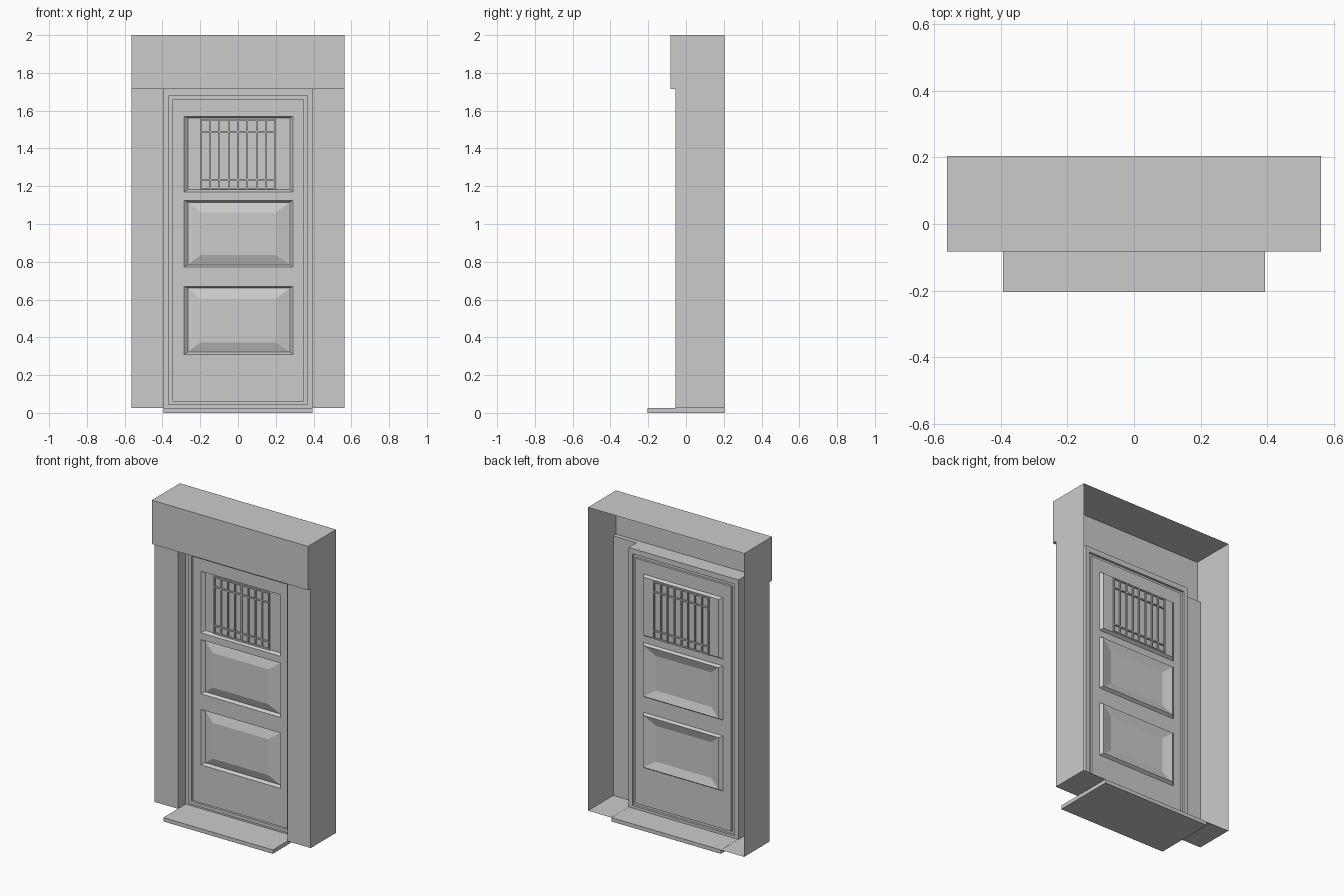
import bpy, bmesh

if "Cube" in bpy.data.objects:
    bpy.data.objects.remove(bpy.data.objects["Cube"])

W, R = 0.5625, 0.395             # half widths of wall and doorway
BACK, PIER, LINTEL, DOOR = 0.205, -0.055, -0.083, 0.025
BASE, HEAD, TOP = 0.025, 1.715, 2.0


def finish(name, bm):
    bmesh.ops.remove_doubles(bm, verts=bm.verts, dist=1e-5)
    bmesh.ops.recalc_face_normals(bm, faces=bm.faces)
    me = bpy.data.meshes.new(name)
    bm.to_mesh(me)
    bm.free()
    ob = bpy.data.objects.new(name, me)
    bpy.context.collection.objects.link(ob)
    return ob


def quad(bm, *pts):
    return bm.faces.new([bm.verts.new(p) for p in pts])


def rect(bm, x0, x1, z0, z1, y):
    quad(bm, (x0, y, z0), (x1, y, z0), (x1, y, z1), (x0, y, z1))


def side(bm, x, y0, y1, z0, z1):
    quad(bm, (x, y0, z0), (x, y1, z0), (x, y1, z1), (x, y0, z1))


def level(bm, x0, x1, y0, y1, z):
    quad(bm, (x0, y0, z), (x1, y0, z), (x1, y1, z), (x0, y1, z))


def rings(bm, loops, cap=False):
    """Bridge nested rectangles (x0, x1, z0, z1, y)."""
    corners = [[(a, y, c), (b, y, c), (b, y, d), (a, y, d)] for a, b, c, d, y in loops]
    for p, q in zip(corners, corners[1:]):
        for i in range(4):
            j = (i + 1) % 4
            quad(bm, p[i], p[j], q[j], q[i])
    if cap:
        quad(bm, *corners[-1])


def box(bm, x0, x1, y0, y1, z0, z1):
    for y in (y0, y1):
        rect(bm, x0, x1, z0, z1, y)
    for x in (x0, x1):
        side(bm, x, y0, y1, z0, z1)
    for z in (z0, z1):
        level(bm, x0, x1, y0, y1, z)


# Wall surround: a shell left open at the back
bm = bmesh.new()
for s in (-1, 1):
    a, b = sorted((s * R, s * W))
    rect(bm, a, b, BASE, HEAD, PIER)
    side(bm, s * W, PIER, BACK, BASE, HEAD)
    side(bm, s * W, LINTEL, BACK, HEAD, TOP)
    side(bm, s * R, PIER, DOOR, BASE, HEAD)
    level(bm, a, b, PIER, BACK, BASE)
    level(bm, a, b, LINTEL, PIER, HEAD)
rect(bm, -W, W, HEAD, TOP, LINTEL)
level(bm, -W, W, LINTEL, BACK, TOP)
level(bm, -R, R, LINTEL, PIER, HEAD)
level(bm, -R, R, PIER, DOOR, HEAD)
finish("wall_surround", bm)

# Doorstep slab
bm = bmesh.new()
box(bm, -0.394, 0.394, -BACK, BACK, 0, BASE)
finish("doorstep", bm)

# Door frame with a raised moulding
bm = bmesh.new()
ridge = DOOR - 0.015
outer = (-0.368, 0.368, 0.042, 1.68)
inner = (-0.343, 0.347, 0.063, 1.658)
rings(bm, [(-R, R, BASE, HEAD, DOOR), (*outer, DOOR), (*outer, ridge),
           (*inner, ridge), (*inner, DOOR)])
finish("door_frame", bm)

# Door leaf: stiles and rails around three sunk panels
bm = bmesh.new()
PX0, PX1 = -0.285, 0.29
panels = [(0.31, 0.67), (0.772, 1.125), (1.17, 1.57)]
rect(bm, inner[0], PX0, inner[2], inner[3], DOOR)
rect(bm, PX1, inner[1], inner[2], inner[3], DOOR)
edges = [inner[2]] + [z for p in panels for z in p] + [inner[3]]
for z0, z1 in zip(edges[::2], edges[1::2]):
    rect(bm, PX0, PX1, z0, z1, DOOR)
finish("door_leaf", bm)

# Two raised-field panels and the flat window panel
deep = DOOR + 0.018
for name, (z0, z1) in zip(("lower_panel", "middle_panel", "window_pane"), panels):
    loops = [(PX0, PX1, z0, z1, DOOR), (-0.265, 0.275, z0 + 0.012, z1 - 0.01, deep)]
    if name != "window_pane":
        loops.append((-0.2, 0.2, z0 + 0.063, z1 - 0.064, DOOR))
    bm = bmesh.new()
    rings(bm, loops, cap=True)
    finish(name, bm)

# Window lattice showing on both faces of the pane
bm = bmesh.new()
t = 0.004
for i in range(9):
    x = -0.197 + i * 0.394 / 8
    box(bm, x - t, x + t, deep - 0.01, deep + 0.01, 1.182, 1.555)
for z in (1.186, 1.235, 1.488, 1.551):
    box(bm, -0.201, 0.201, deep - 0.009, deep + 0.009, z - t, z + t)
finish("window_lattice", bm)
